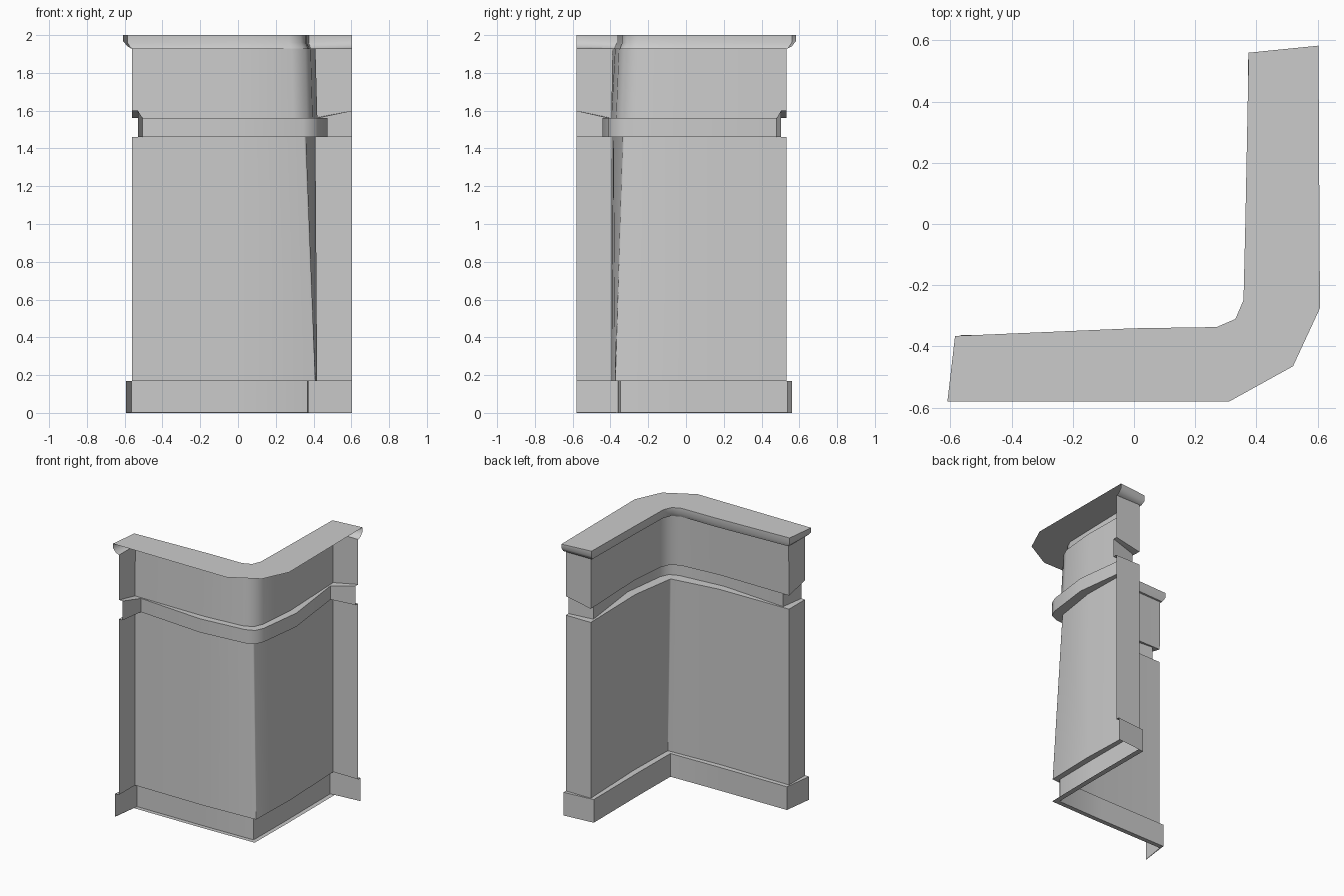
import bpy, bmesh, math

if "Cube" in bpy.data.objects:
    bpy.data.objects.remove(bpy.data.objects["Cube"])


def ring(z, x0, start, mid, corner, end, y1, zo=None, xo=0.603, yo=-0.58):
    """L-shaped outline: outer end, inner end, mid, rounded corner, mid, inner end, outer end.
    mid holds the depth of each leg halfway along (y on the first, x on the second)."""
    zo = z if zo is None else zo
    cx, cy, r = corner
    pts = [(x0, yo, zo), (*start, z), (0.0, mid[0], z)]
    pts += [(cx - r, cy, z), (cx - 0.3 * r, cy + 0.3 * r, z), (cx, cy + r, z)]
    pts += [(mid[1], 0.0, z), (*end, z), (xo, y1, zo)]
    return pts


def loft(name, rings, cap_points=None):
    """Skin neighbouring outlines; optionally close the last one with extra outer points."""
    bm = bmesh.new()
    rows = [[bm.verts.new(p) for p in r] for r in rings]
    for a, b in zip(rows, rows[1:]):
        for i in range(len(a) - 1):
            bm.faces.new((a[i + 1], a[i], b[i], b[i + 1]))
    if cap_points:
        bm.faces.new(list(reversed(rows[-1])) + [bm.verts.new(p) for p in reversed(cap_points)][::-1])
    me = bpy.data.meshes.new(name)
    bm.to_mesh(me)
    bm.free()
    ob = bpy.data.objects.new(name, me)
    bpy.context.collection.objects.link(ob)
    bpy.ops.object.select_all(action='DESELECT')
    ob.select_set(True)
    bpy.context.view_layer.objects.active = ob
    bpy.ops.object.shade_smooth_by_angle(angle=math.radians(45))
    return ob


# Outlines shared by neighbouring parts
def base(z):
    return ring(z, -0.593, (-0.565, -0.363), (-0.357, 0.374), (0.37, -0.348, 0.004), (0.372, 0.538), 0.56)


panel_low = ring(0.17, -0.56, (-0.56, -0.395), (-0.395, 0.419), (0.41, -0.375, 0.004), (0.40, 0.533), 0.533)
panel_top = ring(1.46, -0.56, (-0.56, -0.395), (-0.385, 0.41), (0.36, -0.335, 0.01), (0.40, 0.533), 0.533)


def band(z, zo=None):
    return ring(z, -0.53, (-0.505, -0.405), (-0.443, 0.475), (0.435, -0.41, 0.09), (0.415, 0.48), 0.503, zo)


upper_low = ring(1.56, -0.56, (-0.56, -0.395), (-0.395, 0.42), (0.395, -0.37, 0.1), (0.40, 0.533), 0.533, 1.6)
upper_top = ring(1.93, -0.56, (-0.56, -0.39), (-0.375, 0.41), (0.385, -0.355, 0.1), (0.40, 0.533), 0.533)

# Base board with a narrow flange underneath and a ledge on top
flange = ring(0.003, -0.593, (-0.565, -0.40), (-0.395, 0.41), (0.405, -0.385, 0.004), (0.41, 0.538), 0.56)
loft("base_board", [flange, base(0), base(0.17), panel_low])

# Tall lower panel, leaning towards a sharp corner
loft("lower_panel", [panel_low, panel_top])

# Recessed band, deepest halfway along each leg
loft("recessed_band", [panel_top, band(1.46), band(1.56, 1.6), upper_low])

# Upper panel with rounded corner
loft("upper_panel", [upper_low, upper_top])

# Overhanging cap with chamfered lower lip and flat top
lip = ring(1.93, -0.585, (-0.567, -0.378), (-0.352, 0.377), (0.37, -0.35, 0.088), (0.385, 0.54), 0.56, 1.94)
side = ring(1.96, -0.61, (-0.585, -0.366), (-0.341, 0.364), (0.358, -0.337, 0.088), (0.375, 0.56), 0.583, 1.97)
top = ring(2.0, -0.61, (-0.585, -0.366), (-0.341, 0.364), (0.358, -0.337, 0.088), (0.375, 0.56), 0.583)
loft("cap", [upper_top, lip, side, top],
     [(0.312, -0.58, 2.0), (0.52, -0.465, 2.0), (0.608, -0.275, 2.0)])
